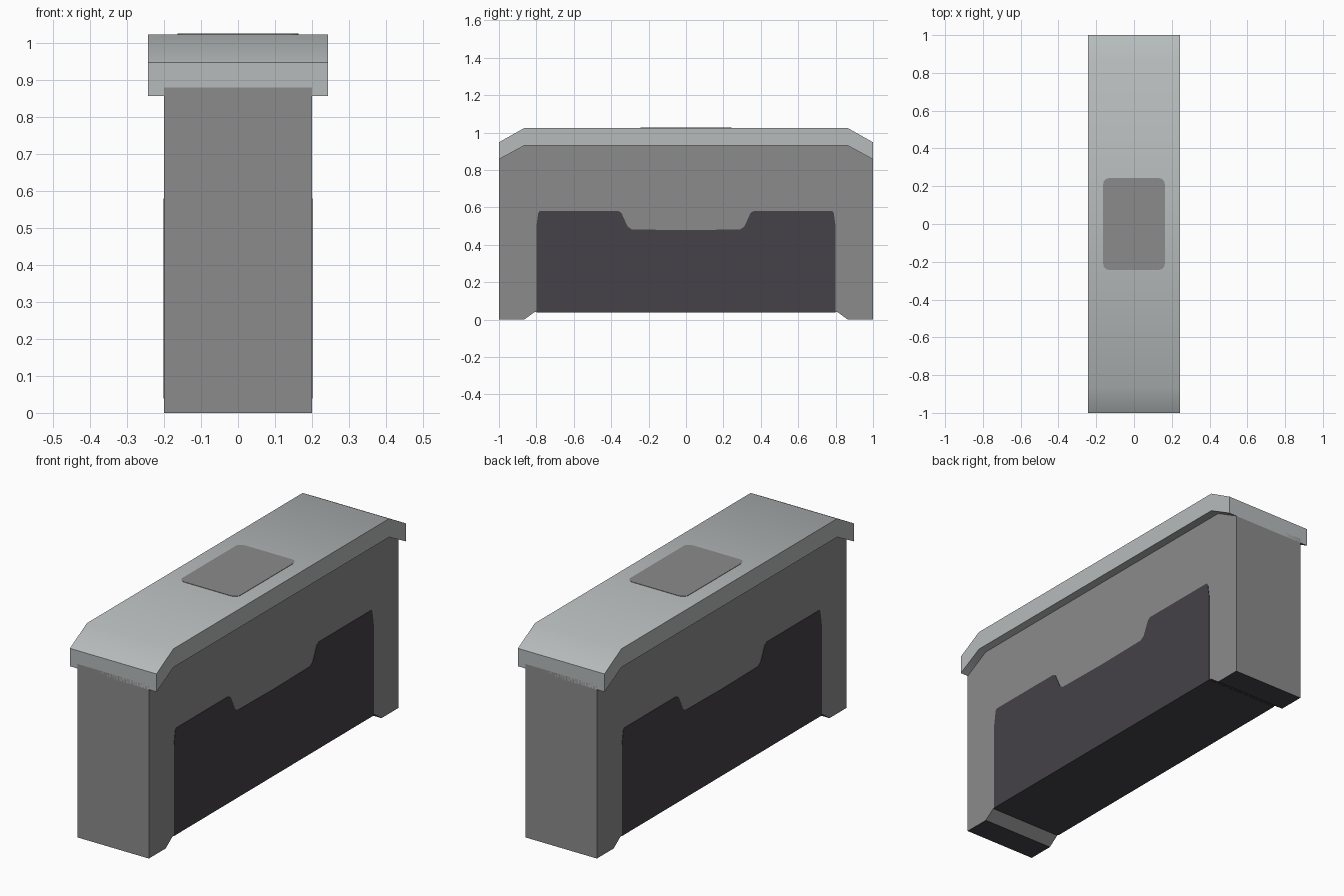
import bpy, bmesh, math

if "Cube" in bpy.data.objects:
    bpy.data.objects.remove(bpy.data.objects["Cube"])


def material(name, rgb):
    m = bpy.data.materials.new(name)
    m.diffuse_color = (*rgb, 1.0)
    m.use_nodes = True
    m.node_tree.nodes["Principled BSDF"].inputs["Base Color"].default_value = m.diffuse_color
    return m


GREY = material("mid grey", (0.26, 0.26, 0.26))
PALE = material("pale grey", (0.47, 0.50, 0.50))
DARK = material("dark charcoal", (0.058, 0.054, 0.065))


def mirrored(half):
    """Complete a half outline (positive side, in order) across the first axis."""
    return half + [(-a, b) for a, b in reversed(half) if a > 1e-6]


def prism(name, outline, lo, hi, axis, mats, rule=None):
    """Extrude an outline along x (outline = y,z) or z (outline = x,y)."""
    bm = bmesh.new()
    place = (lambda a, b, t: (t, a, b)) if axis == "x" else (lambda a, b, t: (a, b, t))
    rings = [[bm.verts.new(place(a, b, t)) for a, b in outline] for t in (lo, hi)]
    n = len(outline)
    for ring in rings:
        bm.faces.new(ring)
    for i in range(n):
        j = (i + 1) % n
        bm.faces.new((rings[0][i], rings[0][j], rings[1][j], rings[1][i]))
    bmesh.ops.recalc_face_normals(bm, faces=bm.faces)
    if rule:
        for f in bm.faces:
            f.material_index = rule(f)
    me = bpy.data.meshes.new(name)
    bm.to_mesh(me)
    bm.free()
    for m in mats:
        me.materials.append(m)
    ob = bpy.data.objects.new(name, me)
    bpy.context.collection.objects.link(ob)
    return ob


# Body: two feet joined by a raised underside, dark on the downward faces
prism("body", mirrored([(0.81, 0.04), (0.865, 0.0), (1.0, 0.0), (1.0, 0.88), (0.865, 0.95)]),
      -0.2, 0.2, "x", [GREY, DARK], lambda f: 1 if f.normal.z < -0.99 else 0)

# Dark stepped panel showing on both long sides
prism("side_panels", mirrored([(0.80, 0.039), (0.80, 0.50), (0.79, 0.57), (0.782, 0.58),
                               (0.362, 0.58), (0.345, 0.57), (0.312, 0.497),
                               (0.29, 0.482), (0.0, 0.478)]),
      -0.202, 0.202, "x", [DARK])

# Overhanging cap with sloped ends, softly shaded over the top bends
cap = prism("cap", mirrored([(0.865, 0.93), (1.0, 0.857), (1.0, 0.948), (0.865, 1.024)]),
            -0.243, 0.243, "x", [PALE])
bpy.context.view_layer.objects.active = cap
cap.select_set(True)
bpy.ops.object.shade_smooth_by_angle(angle=math.radians(35))

# Rounded rectangle inlaid in the cap top
R, W, L = 0.032, 0.163, 0.243
inlay = []
for k, (sx, sy) in enumerate([(1, 1), (-1, 1), (-1, -1), (1, -1)]):
    for s in range(5):
        a = math.radians(90 * k + 22.5 * s)
        inlay.append((sx * (W - R) + R * math.cos(a), sy * (L - R) + R * math.sin(a)))
prism("top_inlay", inlay, 1.02, 1.026, "z", [GREY])
